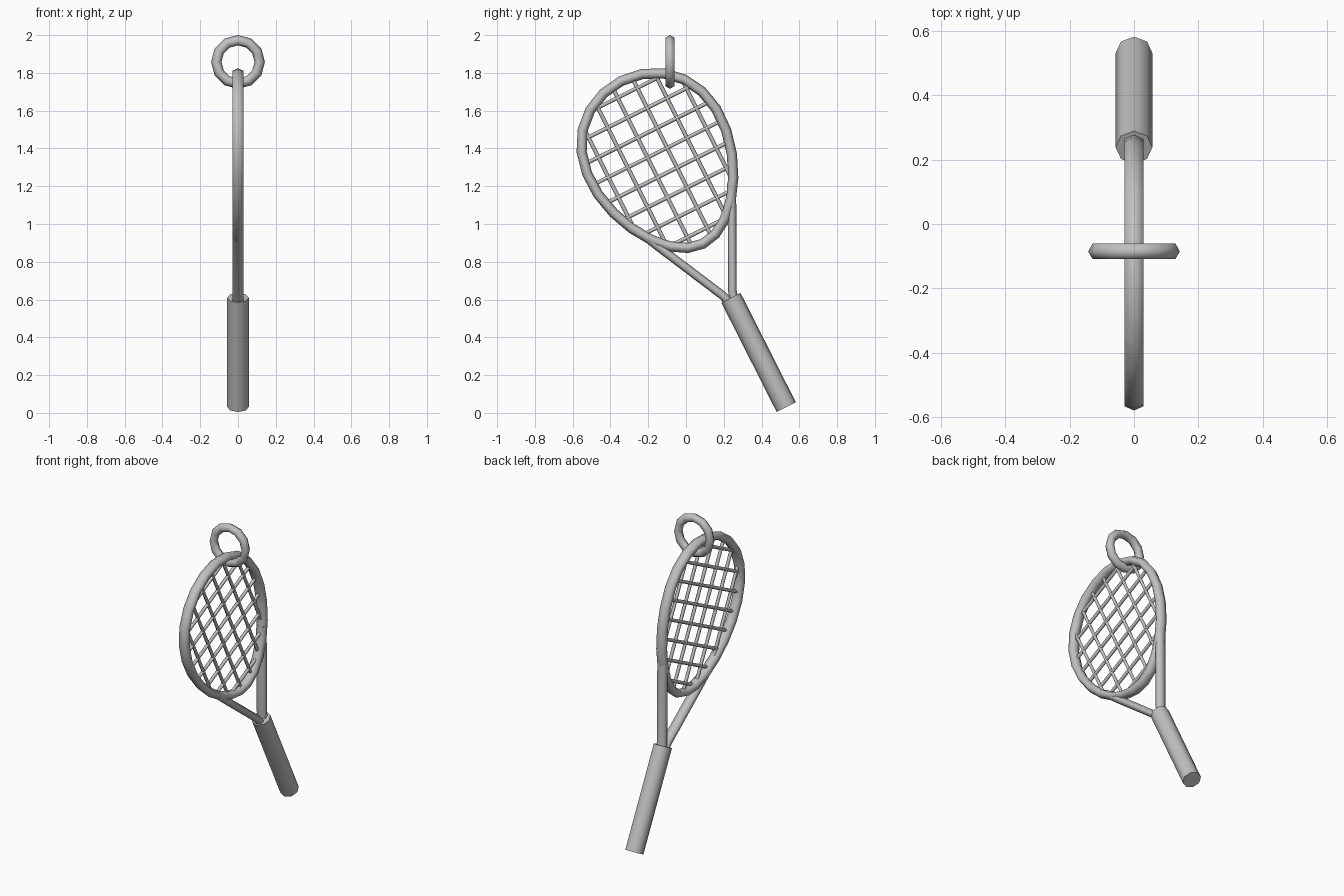
import bpy, bmesh, math
from mathutils import Vector

if "Cube" in bpy.data.objects:
    bpy.data.objects.remove(bpy.data.objects["Cube"])

grey = bpy.data.materials.new("grey")
grey.diffuse_color = (0.53, 0.53, 0.53, 1)
grey.use_nodes = True
grey.node_tree.nodes["Principled BSDF"].inputs["Base Color"].default_value = grey.diffuse_color

X_AXIS, Y_AXIS = Vector((1, 0, 0)), Vector((0, 1, 0))
TILT = math.atan2(1, 2)
S, C = math.sin(TILT), math.cos(TILT)


def place(u, v):
    """Racket plane: u runs up the racket, v across it from the handle axis."""
    v += 0.022
    return Vector((0, -0.157 - S * u + C * v, 1.339 + C * u + S * v))


def tubes(name, paths, radius, sides, binormal, closed=False, angle=65, depth=1.0):
    """Sweep a polygon along flat paths, all in one object; depth stretches it sideways."""
    bm = bmesh.new()
    for path in paths:
        n = len(path)
        rings = []
        for i, p in enumerate(path):
            a = path[i - 1] if closed or i > 0 else p
            b = path[(i + 1) % n] if closed or i < n - 1 else p
            normal = (b - a).normalized().cross(binormal)
            rings.append([bm.verts.new(p + radius * (
                normal * math.cos(k * math.tau / sides)
                + binormal * depth * math.sin(k * math.tau / sides))) for k in range(sides)])
        for i in range(n if closed else n - 1):
            r, q = rings[i], rings[(i + 1) % n]
            for k in range(sides):
                j = (k + 1) % sides
                bm.faces.new((r[k], r[j], q[j], q[k]))
        if not closed:
            bm.faces.new(rings[0])
            bm.faces.new(rings[-1])
    bmesh.ops.recalc_face_normals(bm, faces=bm.faces)
    mesh = bpy.data.meshes.new(name)
    bm.to_mesh(mesh)
    bm.free()
    mesh.materials.append(grey)
    obj = bpy.data.objects.new(name, mesh)
    bpy.context.collection.objects.link(obj)
    bpy.ops.object.select_all(action='DESELECT')
    obj.select_set(True)
    bpy.context.view_layer.objects.active = obj
    bpy.ops.object.shade_smooth_by_angle(angle=math.radians(angle))
    return obj


# Egg-shaped head frame
def egg(t):
    c = math.cos(t)
    return -0.025 + 0.482 * c, 0.379 * math.sin(t) * (1 + 0.17 * c)


frame = [egg(i * math.tau / 24) for i in range(24)]
tubes("head_frame", [[place(u, v) for u, v in frame]], 0.027, 6, X_AXIS,
      closed=True, angle=75, depth=1.28)

# Strings, trimmed to the frame outline
outline = [egg(i * math.pi / 400) for i in range(401)]
main_strings, cross_strings = [], []
for w in (-0.29, -0.175, -0.058, 0.058, 0.175, 0.29):
    inside = [u for u, v in outline if v >= abs(w)]
    main_strings.append([place(min(inside), w), place(max(inside), w)])
for i in range(8):
    u = -0.44 + 0.118 * i
    w = min(outline, key=lambda p: abs(p[0] - u))[1]
    cross_strings.append([place(u, -w), place(u, w)])
tubes("main_strings", main_strings, 0.0105, 6, X_AXIS)
tubes("cross_strings", cross_strings, 0.0105, 6, X_AXIS)

# Forked throat
tubes("throat", [[place(-0.85, 0.014 * s), place(-0.8, 0.028 * s),
                  place(-0.42, 0.216 * s), place(-0.29, 0.278 * s)] for s in (-1, 1)],
      0.023, 6, X_AXIS, angle=75, depth=1.45)

# Octagonal handle
tubes("handle", [[place(-1.478, 0.008), place(-0.829, 0.005)]], 0.057, 8, X_AXIS, angle=50)

# Hanging ring through the top of the frame
tubes("hanging_ring", [[Vector((0.115 * math.sin(i * math.tau / 12), -0.085,
                                1.858 + 0.115 * math.cos(i * math.tau / 12)))
                        for i in range(12)]], 0.0275, 6, Y_AXIS, closed=True)
